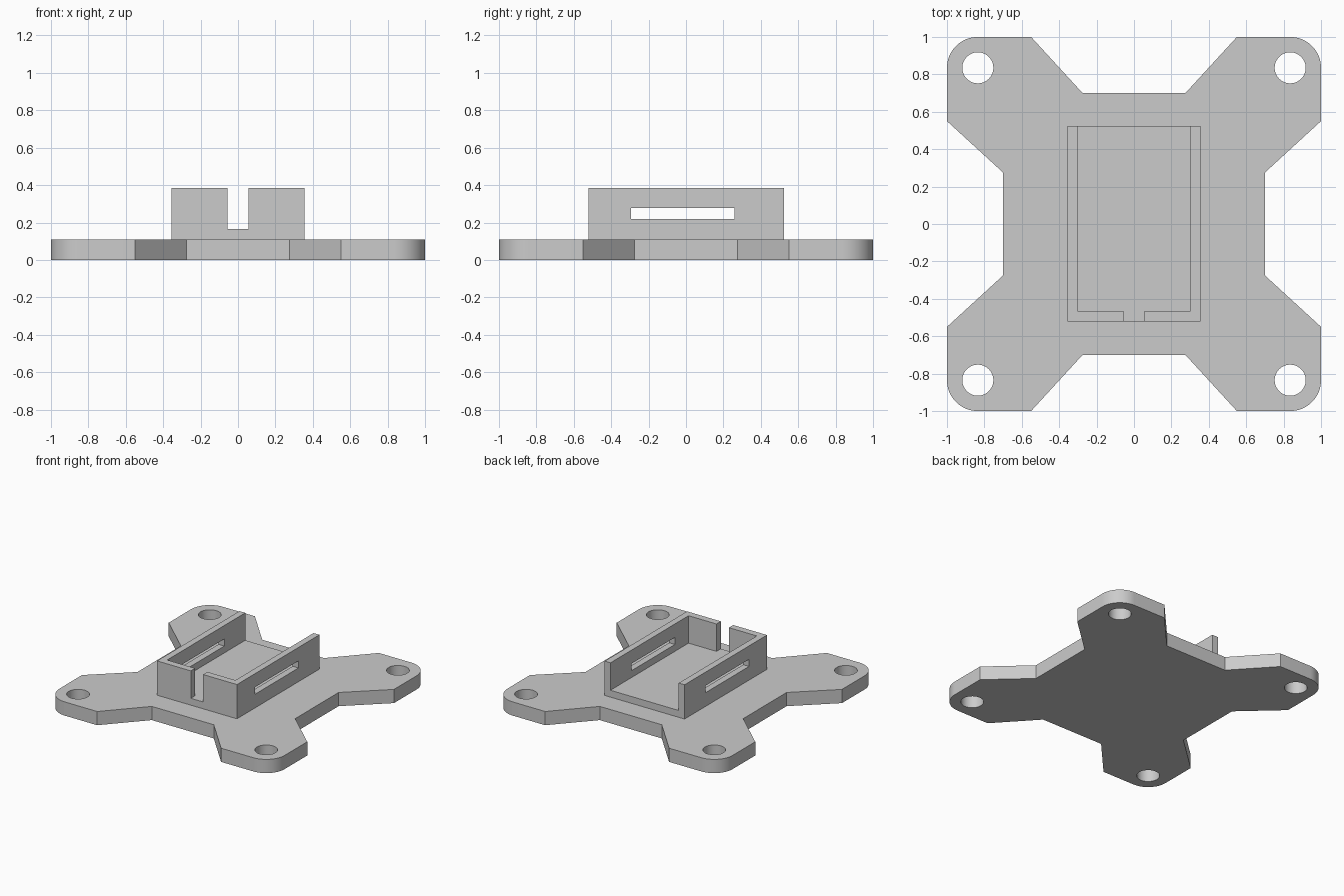
import bpy, bmesh, math
from mathutils import Vector

cube = bpy.data.objects.get("Cube")
if cube:
    bpy.data.objects.remove(cube, do_unlink=True)

PLATE_TOP = 0.11
FLOOR_TOP = 0.165
WALL_TOP = 0.385
CORNER = 0.835          # centre of the rounded corners and screw holes

grey = bpy.data.materials.new("plain grey")
grey.use_nodes = True
colour = (0.6, 0.6, 0.6, 1)
grey.diffuse_color = colour
grey.node_tree.nodes["Principled BSDF"].inputs["Base Color"].default_value = colour


def prism(name, outline, z0, z1):
    """Extrude a flat outline from z0 up to z1."""
    bm = bmesh.new()
    face = bm.faces.new([bm.verts.new((x, y, z0)) for x, y in outline])
    top = bmesh.ops.extrude_face_region(bm, geom=[face])["geom"]
    bmesh.ops.translate(bm, vec=Vector((0, 0, z1 - z0)),
                        verts=[v for v in top if isinstance(v, bmesh.types.BMVert)])
    bmesh.ops.recalc_face_normals(bm, faces=bm.faces)
    mesh = bpy.data.meshes.new(name)
    bm.to_mesh(mesh)
    bm.free()
    mesh.materials.append(grey)
    obj = bpy.data.objects.new(name, mesh)
    bpy.context.collection.objects.link(obj)
    return obj


def box(name, x0, x1, y0, y1, z0, z1):
    return prism(name, [(x0, y0), (x1, y0), (x1, y1), (x0, y1)], z0, z1)


def arc(cx, cy, r, start, end, steps):
    angles = [math.radians(start + (end - start) * i / steps) for i in range(steps + 1)]
    return [(cx + r * math.cos(a), cy + r * math.sin(a)) for a in angles]


def cut(obj, cutters):
    """Subtract every cutter, then delete it."""
    bpy.context.view_layer.objects.active = obj
    for cutter in cutters:
        cutter.hide_render = True
        mod = obj.modifiers.new("cut", "BOOLEAN")
        mod.operation = "DIFFERENCE"
        mod.solver = "EXACT"
        mod.object = cutter
        bpy.ops.object.modifier_apply(modifier=mod.name)
        bpy.data.objects.remove(cutter, do_unlink=True)


# Base plate: one arm outline turned through four quarters
arm = [(0.7, 0.275), (1, 0.55)] + arc(CORNER, CORNER, 1 - CORNER, 0, 90, 16) \
    + [(0.55, 1), (0.275, 0.7)]
outline = []
for quarter in range(4):
    for x, y in arm:
        for _ in range(quarter):
            x, y = -y, x
        outline.append((x, y))
plate = prism("base_plate", outline, 0, PLATE_TOP)

# Screw holes
cut(plate, [prism("hole_cutter", arc(sx * CORNER, sy * CORNER, 0.083, 0, 360, 48)[:-1],
                  -0.1, 0.3)
            for sx in (-1, 1) for sy in (-1, 1)])

# Tray: open at the back, notched at the front, slotted on both sides
tray = box("tray", -0.355, 0.355, -0.52, 0.525, PLATE_TOP, WALL_TOP)
cut(tray, [
    box("cavity_cutter", -0.303, 0.303, -0.465, 0.7, FLOOR_TOP, 0.6),
    box("notch_cutter", -0.055, 0.055, -0.7, 0, FLOOR_TOP, 0.6),
    box("slot_cutter", -0.6, 0.6, -0.293, 0.26, 0.22, 0.277),
])

# Smooth the round surfaces, keep the edges sharp
for obj in (plate, tray):
    bpy.ops.object.select_all(action="DESELECT")
    obj.select_set(True)
    bpy.context.view_layer.objects.active = obj
    bpy.ops.object.shade_smooth_by_angle(angle=math.radians(30))
